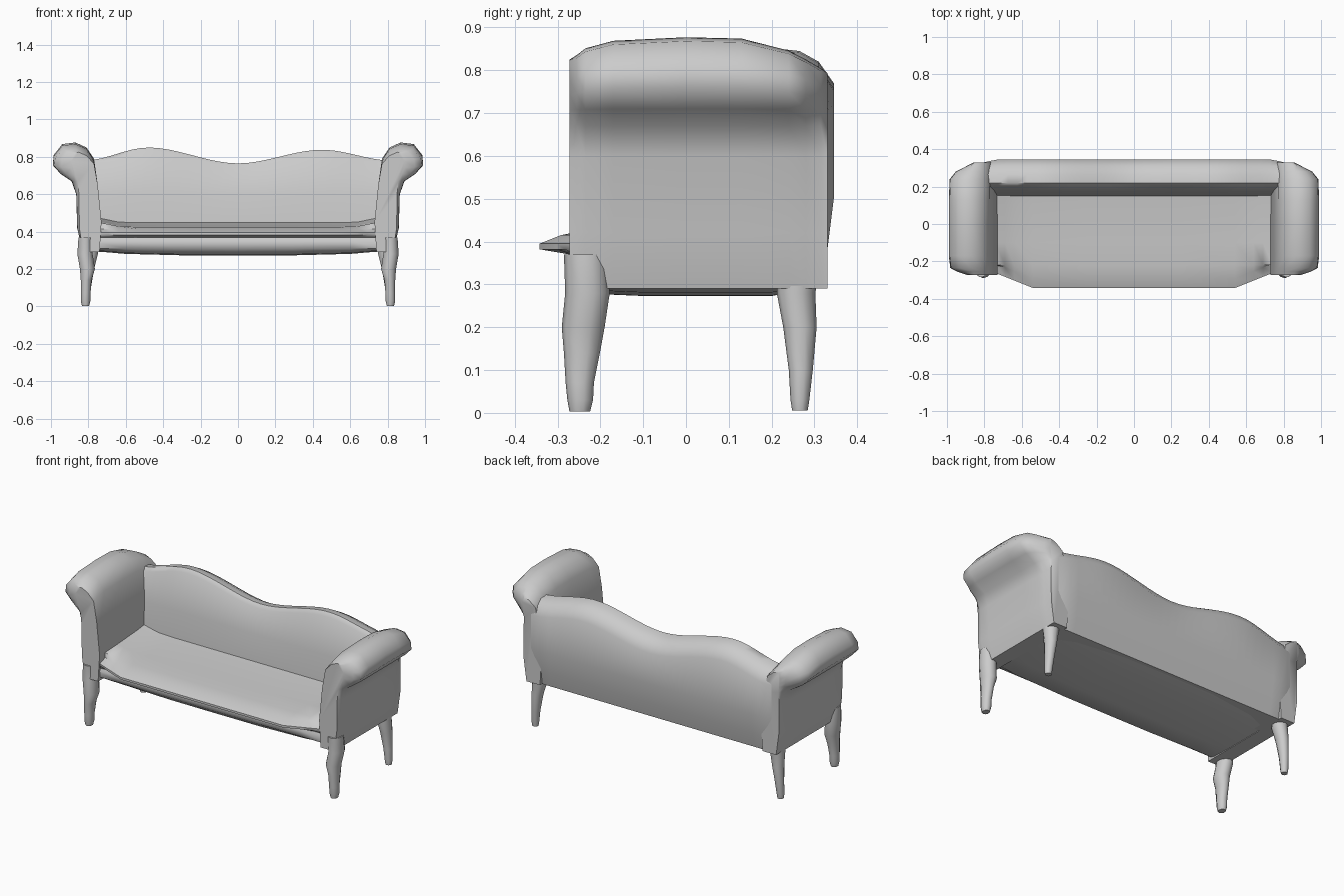
import bpy
import bmesh
import math

if "Cube" in bpy.data.objects:
    bpy.data.objects.remove(bpy.data.objects["Cube"])

GREY = (0.6, 0.6, 0.6, 1)
upholstery = bpy.data.materials.new("plain grey")
upholstery.use_nodes = True
upholstery.diffuse_color = GREY
upholstery.node_tree.nodes["Principled BSDF"].inputs["Base Color"].default_value = GREY


def loft(name, rings, angle=50):
    """Skin equal-length closed rings and cap both ends."""
    bm = bmesh.new()
    rows = [[bm.verts.new(p) for p in ring] for ring in rings]
    count = len(rows[0])
    for a, b in zip(rows, rows[1:]):
        for i in range(count):
            j = (i + 1) % count
            bm.faces.new((a[i], a[j], b[j], b[i]))
    bm.faces.new(rows[0])
    bm.faces.new(rows[-1])
    bmesh.ops.recalc_face_normals(bm, faces=bm.faces)
    mesh = bpy.data.meshes.new(name)
    bm.to_mesh(mesh)
    bm.free()
    mesh.materials.append(upholstery)
    obj = bpy.data.objects.new(name, mesh)
    bpy.context.collection.objects.link(obj)
    bpy.ops.object.select_all(action='DESELECT')
    obj.select_set(True)
    bpy.context.view_layer.objects.active = obj
    bpy.ops.object.shade_smooth_by_angle(angle=math.radians(angle))
    return obj


def interpolate(x, table):
    for (x0, v0), (x1, v1) in zip(table, table[1:]):
        if x <= x1:
            t = (x - x0) / (x1 - x0)
            return v0 + (v1 - v0) * (3 * t * t - 2 * t ** 3)
    return table[-1][1]


# Rolled arms: outline in x and z, swept front to back
ARM = [(.74, .29), (.73, .45), (.75, .65), (.77, .79), (.81, .85), (.87, .877),
       (.94, .868), (.985, .81), (.99, .76), (.95, .71), (.89, .67),
       (.865, .60), (.86, .42), (.83, .29)]
# y, roll width, roll drop
ARM_STATIONS = [(-.272, .35, .05), (-.255, .7, .04), (-.235, .95, .025), (-.17, 1, .008),
                (0, 1, 0), (.13, 1, .003), (.24, .97, .03), (.28, .75, .05),
                (.315, .3, .07), (.33, .1, .08)]


def arm(name, side):
    rings = []
    for y, width, drop in ARM_STATIONS:
        ring = []
        for x, z in ARM:
            if x > .84:
                x = .84 + (x - .84) * (width if z > .65 else max(width, .4))
            if z > .7:
                z -= drop * (z - .7) / .17
            ring.append((side * x, y, z))
        rings.append(ring)
    loft(name, rings)


# Serpentine back: cross-section in y and z, swept along the width
CREST = [(-.82, .78), (-.48, .85), (0, .765), (.45, .838), (.82, .78)]


def backrest():
    rings = []
    for i in range(33):
        x = -.83 + 1.66 * i / 32
        top = interpolate(x, CREST)
        end = max(0, abs(x) - .74)
        rear = .345 - end * .25
        rings.append([(x, .15, .29), (x, .15, .45), (x, .175, .6), (x, .2, top - .02),
                      (x, .22, top), (x, .265, top - .005), (x, .31, top - .03),
                      (x, rear, top - .08), (x, rear, .5), (x, rear - .015, .38),
                      (x, rear - .035, .29)])
    loft("backrest", rings)


# Seat cushion with a thin overhanging front lip
def seat_cushion():
    rings = []
    for x in (-.74, -.69, -.64, -.54, -.25, 0, .25, .54, .64, .69, .74):
        lip = -.342 + max(0, abs(x) - .54) * .4
        rise = max(0, abs(x) - .62) * .2
        rings.append([(x, .17, .45 + rise), (x, .1, .442 + rise), (x, -.1, .43 + rise),
                      (x, -.22, .425 + rise), (x, lip + .05, .415), (x, lip, .395),
                      (x, lip, .382), (x, -.26, .368), (x, .17, .36)])
    loft("seat_cushion", rings)


# Base frame under the seat, with a slightly bowed lower edge
def base_frame():
    rings = []
    for x in (-.83, -.78, -.6, -.3, 0, .3, .6, .78, .83):
        low = .273 + .03 * (abs(x) / .83) ** 4
        rings.append([(x, -.235, .385), (x, -.262, .35), (x, -.255, .31), (x, -.22, low + .005),
                      (x, -.1, low), (x, .2, low), (x, .305, low + .02), (x, .31, .385)])
    loft("base_frame", rings)


# Curved tapering legs; each station is z, x centre, x half, y centre, y half
FRONT_LEG = [(.37, .815, .04, -.235, .05), (.28, .818, .043, -.23, .052), (.2, .805, .042, -.24, .05),
             (.14, .812, .03, -.243, .042), (.07, .814, .027, -.248, .033),
             (.03, .815, .027, -.247, .03), (.003, .815, .02, -.248, .024)]
REAR_LEG = [(.34, .79, .045, .262, .05), (.28, .79, .043, .257, .045), (.2, .8, .032, .266, .039),
            (.1, .81, .025, .268, .028), (.03, .815, .022, .266, .022), (.005, .815, .018, .266, .018)]


def leg(name, side, stations):
    rings = []
    for z, x, hx, y, hy in stations:
        ring = []
        for k in range(10):
            a = math.tau * (k + .5) / 10
            ring.append((side * (x + hx * math.cos(a)), y + hy * math.sin(a), z))
        rings.append(ring)
    loft(name, rings)


backrest()
seat_cushion()
base_frame()
for label, side in (("left", 1), ("right", -1)):
    arm(label + "_arm", side)
    leg(label + "_front_leg", side, FRONT_LEG)
    leg(label + "_rear_leg", side, REAR_LEG)
